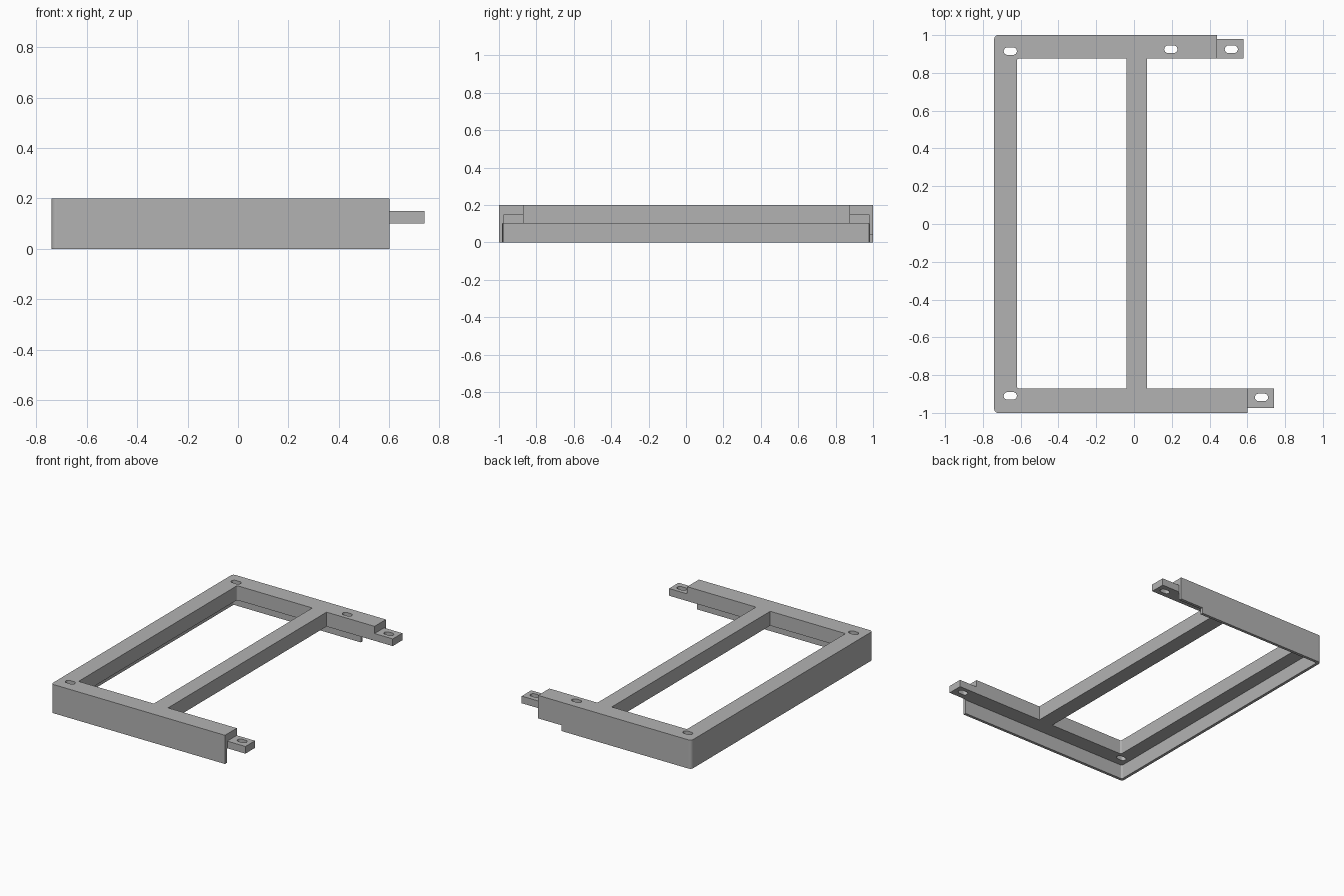
import bpy, bmesh
from math import cos, sin, pi
from mathutils import Vector

cube = bpy.data.objects.get("Cube")
if cube:
    bpy.data.objects.remove(cube)

grey = bpy.data.materials.new("matte grey")
grey.use_nodes = True
colour = (0.45, 0.45, 0.45, 1)
grey.diffuse_color = colour
grey.node_tree.nodes["Principled BSDF"].inputs["Base Color"].default_value = colour


def rounded(corners, steps=5):
    """Closed loop from (x, y, radius) corners."""
    points = []
    for i, (x, y, r) in enumerate(corners):
        p = Vector((x, y))
        if not r:
            points.append(p)
            continue
        a = (Vector(corners[i - 1][:2]) - p).normalized()
        b = (Vector(corners[(i + 1) % len(corners)][:2]) - p).normalized()
        for k in range(steps + 1):
            t = k / steps * pi / 2
            points.append(p + r * (a * (1 - sin(t)) + b * (1 - cos(t))))
    return points


def slot(x, y, length=0.07, width=0.04):
    """Round-ended bolt slot."""
    r, half = width / 2, (length - width) / 2
    points = []
    for k in range(18):
        t = -pi / 2 + pi * (k % 9) / 8 + (pi if k > 8 else 0)
        points.append(Vector((x + (half if k < 9 else -half) + r * cos(t), y + r * sin(t))))
    return points


def rect(x0, x1, y0, y1):
    return [Vector(p) for p in ((x0, y0), (x1, y0), (x1, y1), (x0, y1))]


def prism(name, loops, z0, z1):
    """Extrude an outline, with any holes, between two heights."""
    curve = bpy.data.curves.new(name, "CURVE")
    curve.dimensions = "2D"
    curve.fill_mode = "BOTH"
    curve.extrude = (z1 - z0) / 2
    for loop in loops:
        spline = curve.splines.new("POLY")
        spline.points.add(len(loop) - 1)
        for point, p in zip(spline.points, loop):
            point.co = (p.x, p.y, 0, 1)
        spline.use_cyclic_u = True
    helper = bpy.data.objects.new(name + " path", curve)
    bpy.context.collection.objects.link(helper)
    graph = bpy.context.evaluated_depsgraph_get()
    mesh = bpy.data.meshes.new_from_object(helper.evaluated_get(graph))
    bpy.data.objects.remove(helper)
    bm = bmesh.new()
    bm.from_mesh(mesh)
    bmesh.ops.remove_doubles(bm, verts=bm.verts, dist=1e-5)
    bmesh.ops.translate(bm, verts=bm.verts, vec=(0, 0, (z0 + z1) / 2))
    bmesh.ops.recalc_face_normals(bm, faces=bm.faces)
    for face in bm.faces:
        face.smooth = False
    bm.to_mesh(mesh)
    bm.free()
    mesh.name = name
    mesh.materials.clear()
    mesh.materials.append(grey)
    obj = bpy.data.objects.new(name, mesh)
    bpy.context.collection.objects.link(obj)
    return obj


def cut(target, cutter):
    cutter.hide_render = True
    mod = target.modifiers.new("cut", "BOOLEAN")
    mod.operation, mod.solver, mod.object = "DIFFERENCE", "EXACT", cutter
    bpy.context.view_layer.objects.active = target
    bpy.ops.object.modifier_apply(modifier=mod.name)
    bpy.data.objects.remove(cutter)


# Frame: two rails, side bar and cross bar
outline = rounded([(-0.74, -1, 0.02), (0.6, -1, 0), (0.6, -0.87, 0), (0.07, -0.87, 0),
                   (0.07, 0.875, 0), (0.44, 0.875, 0), (0.44, 1, 0), (-0.74, 1, 0.02)])
window = rounded([(-0.62, -0.87, 0.01), (-0.04, -0.87, 0),
                  (-0.04, 0.875, 0), (-0.62, 0.875, 0.01)])
slots = [slot(-0.655, -0.91), slot(-0.655, 0.915), slot(0.195, 0.925)]
frame = prism("frame", [outline, window] + slots, 0, 0.2)

# Hollow underside, leaving a thin skirt on three sides
cavity = rounded([(-0.72, -0.98, 0.01), (0.9, -0.98, 0), (0.9, 0.98, 0), (-0.72, 0.98, 0.01)])
cut(frame, prism("cavity cutter", [cavity], -0.1, 0.1))

# Step in the back skirt
cut(frame, prism("notch cutter", [rect(0.26, 0.9, 0.93, 1.1)], -0.1, 0.04))

# Mounting tabs on the rail ends
prism("front_tab", [rect(0.6, 0.74, -0.975, -0.87), slot(0.675, -0.918)], 0.1, 0.15)
prism("back_tab", [rect(0.44, 0.58, 0.875, 0.98), slot(0.515, 0.925)], 0.1, 0.15)
